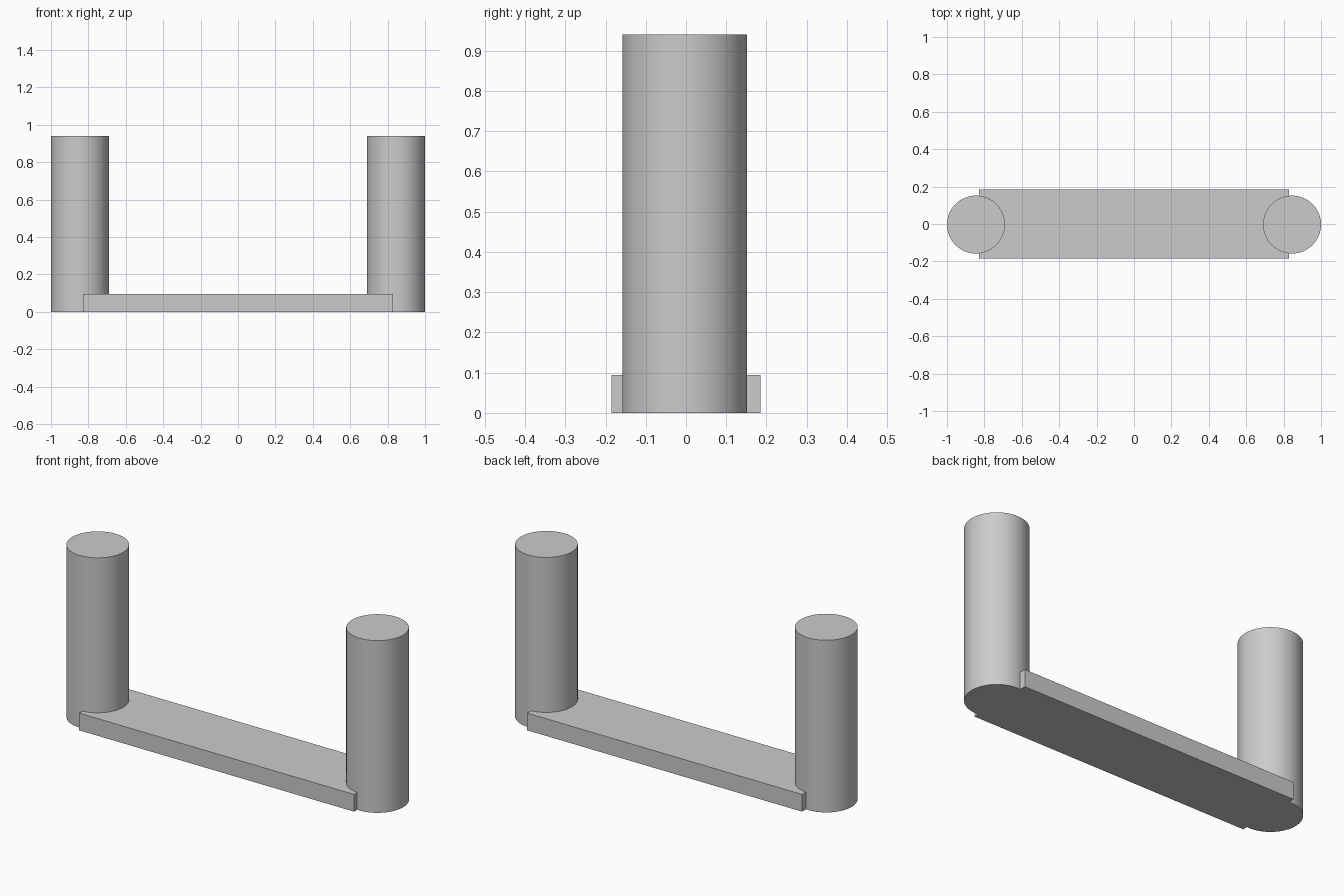
import bpy

# Remove the default cube
cube = bpy.data.objects.get("Cube")
if cube:
    bpy.data.objects.remove(cube, do_unlink=True)

# Single plain grey
GREY = (0.6, 0.6, 0.6, 1.0)
grey = bpy.data.materials.new("plain grey")
grey.use_nodes = True
grey.diffuse_color = GREY
grey.node_tree.nodes["Principled BSDF"].inputs["Base Color"].default_value = GREY

POST_RADIUS, POST_HEIGHT, POST_X, POST_Y = 0.155, 0.94, 0.845, -0.003
BAR_SIZE = (1.66, 0.37, 0.094)


def finish(name):
    obj = bpy.context.object
    obj.name = name
    obj.data.materials.append(grey)
    return obj


# Flat connecting bar
bpy.ops.mesh.primitive_cube_add(size=1, location=(0, 0, BAR_SIZE[2] / 2))
bar = finish("connecting_bar")
bar.scale = BAR_SIZE
bpy.ops.object.transform_apply(location=False, rotation=False, scale=True)

# Round posts at both ends
for name, side in (("left_post", 1), ("right_post", -1)):
    bpy.ops.mesh.primitive_cylinder_add(
        vertices=64, radius=POST_RADIUS, depth=POST_HEIGHT,
        location=(side * POST_X, POST_Y, POST_HEIGHT / 2))
    finish(name)
    bpy.ops.object.shade_smooth_by_angle()
